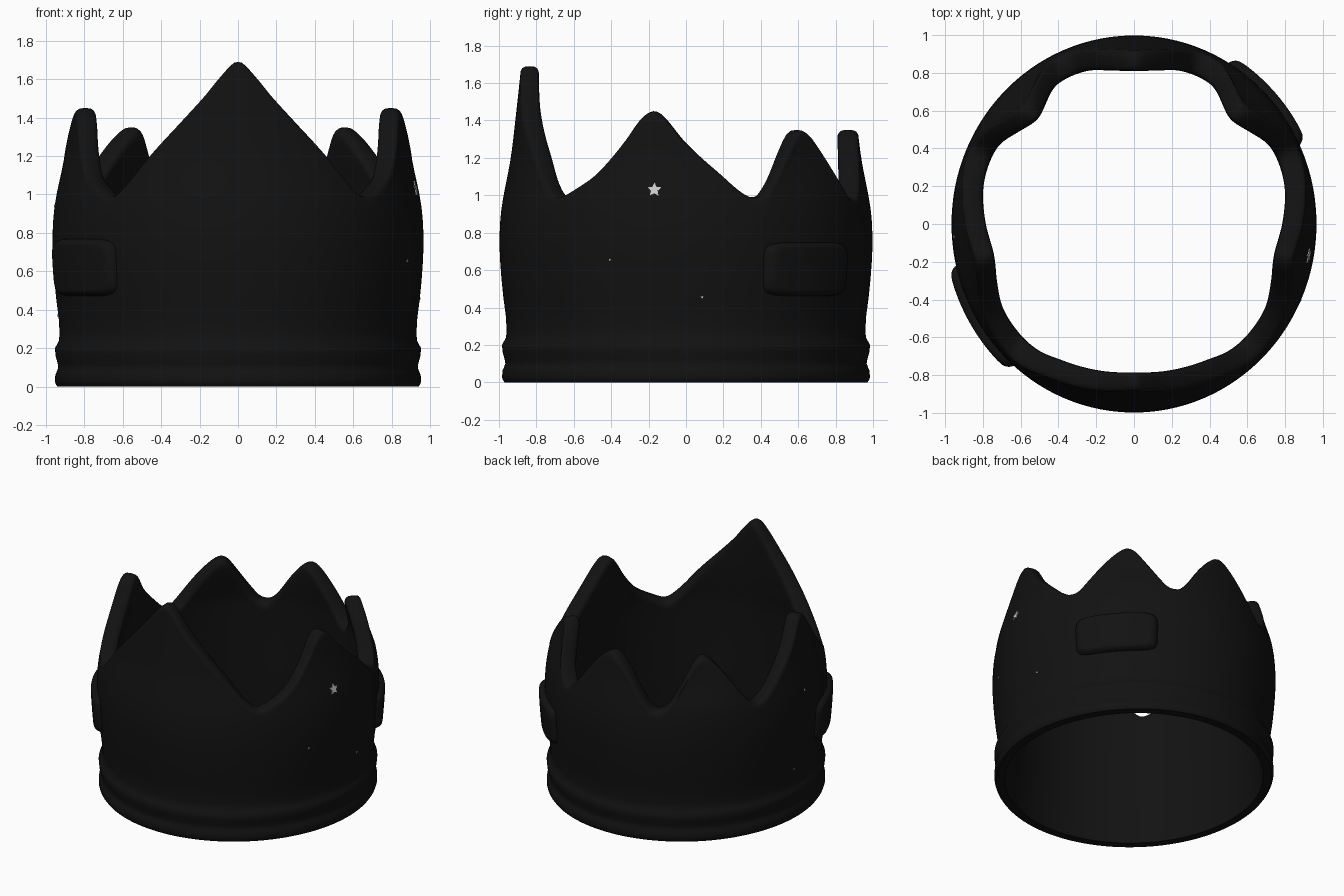
import bpy, bmesh, math

if "Cube" in bpy.data.objects:
    bpy.data.objects.remove(bpy.data.objects["Cube"])

# Curves: outer and inner radius by height, rim height and tip lean by angle from front
OUTER = [(0, .97), (.02, .982), (.06, .982), (.1, .966), (.15, .978), (.2, .984), (.24, .962),
         (.34, .962), (.5, .982), (.75, .998), (.9, .99), (1, .975), (1.2, .937), (1.45, .907), (1.7, .88)]
INNER = [(0, .91), (.3, .885), (1, .85), (1.2, .82), (1.4, .80), (1.7, .782)]
RIM = [(-2, 1.68), (0, 1.69), (2, 1.68), (6.5, 1.61), (12, 1.51), (20, 1.38), (30, 1.22), (38, 1.07),
       (43, 1.0), (46, .995), (52, 1.04), (58, 1.10), (63, 1.18), (69, 1.30), (74, 1.41), (78, 1.45),
       (82, 1.42), (90, 1.28), (101, 1.12), (108, 1.02), (112, .99), (116, 1.01), (126, 1.22),
       (132, 1.32), (136, 1.35), (140, 1.31), (152, 1.02), (156, .985), (160, 1.01), (170, 1.22),
       (176, 1.32), (180, 1.35), (184, 1.32)]
LEAN = [(0, 0), (43, 0), (78, -.015), (112, 0), (136, -.05), (157, 0), (180, 0)]
SX = .968


def curve(keys, x):
    """Smooth Hermite interpolation through key points."""
    n = len(keys)
    i = 0
    while i < n - 2 and x > keys[i + 1][0]:
        i += 1
    slope = lambda a, b: (keys[b][1] - keys[a][1]) / (keys[b][0] - keys[a][0])
    m0 = slope(max(i - 1, 0), i + 1)
    m1 = slope(i, min(i + 2, n - 1))
    (x0, y0), (x1, y1) = keys[i], keys[i + 1]
    h = x1 - x0
    t = min(max((x - x0) / h, 0), 1)
    return (y0 * (2*t**3 - 3*t*t + 1) + m0 * h * (t**3 - 2*t*t + t)
            + y1 * (3*t*t - 2*t**3) + m1 * h * (t**3 - t*t))


def place(phi, r, z):
    a = math.radians(phi)
    return (SX * r * math.sin(a), -r * math.cos(a), z)


def material(name, c):
    m = bpy.data.materials.new(name)
    m.diffuse_color = (c, c, c, 1)
    m.use_nodes = True
    m.node_tree.nodes["Principled BSDF"].inputs["Base Color"].default_value = m.diffuse_color
    return m


def finish(name, bm, mat, angle=50):
    bmesh.ops.recalc_face_normals(bm, faces=bm.faces)
    me = bpy.data.meshes.new(name)
    bm.to_mesh(me)
    bm.free()
    ob = bpy.data.objects.new(name, me)
    bpy.context.collection.objects.link(ob)
    me.materials.append(mat)
    bpy.ops.object.select_all(action='DESELECT')
    ob.select_set(True)
    bpy.context.view_layer.objects.active = ob
    bpy.ops.object.shade_smooth_by_angle(angle=math.radians(angle))
    return ob


black = material("black", .006)
pale = material("pale_grey", .6)

# Crown shell: one closed wall section per angle, joined around
LOW = [0, .012, .025, .06, .08, .1, .12, .16, .2, .22, .24, .28, .36, .45, .55, .65, .75, .85]
STEPS = 12


def section(phi):
    p = abs(phi)
    top, lean = curve(RIM, p), curve(LEAN, p)
    shift = lambda z: lean * max(z - 1, 0) / .35
    out = lambda z: curve(OUTER, z) + shift(z)
    inn = lambda z: curve(INNER, z) + shift(z)
    zs = LOW + [.85 + (top - .05 - .85) * (k + 1) / STEPS for k in range(STEPS)]
    pts = [(out(z), z) for z in zs]
    ro, ri = out(top - .05), inn(top - .05)
    mid, half = (ro + ri) / 2, (ro - ri) / 2
    for k in range(1, 8):                       # rounded rim
        a = math.pi * k / 8
        c = math.cos(a)
        pts.append((mid + half * math.copysign(abs(c) ** .7, c), top - .05 + .05 * math.sin(a) ** .7))
    pts += [(inn(z), z) for z in reversed(zs)]
    return [place(phi, r, z) for r, z in pts]


bm = bmesh.new()
N = 240
cols = [[bm.verts.new(c) for c in section(-180 + 360 * i / N)] for i in range(N)]
M = len(cols[0])
for i in range(N):
    a, b = cols[i], cols[(i + 1) % N]
    for j in range(M):
        k = (j + 1) % M
        bm.faces.new((a[j], b[j], b[k], a[k]))
finish("crown_shell", bm, black)


# Raised rounded side panels that follow the wall
def panel(name, phi0, phi1, z0, z1, n=28):
    bm = bmesh.new()
    grid = []
    for i in range(n + 1):
        row = []
        for j in range(n + 1):
            a = math.sin(math.pi / 2 * (2 * i / n - 1))
            b = math.sin(math.pi / 2 * (2 * j / n - 1))
            m = max(abs(a), abs(b))
            k = 1 if m < 1e-5 else ((abs(a) / m) ** 6 + (abs(b) / m) ** 6) ** (-1 / 6)
            e = max(0, (m - .8) / .2)
            off = -.02 + .062 * math.sqrt(max(0, 1 - e * e))
            z = (z0 + z1) / 2 + b * k * (z1 - z0) / 2
            phi = (phi0 + phi1) / 2 + a * k * (phi1 - phi0) / 2
            row.append(bm.verts.new(place(phi, curve(OUTER, z) + off, z)))
        grid.append(row)
    for i in range(n):
        for j in range(n):
            bm.faces.new((grid[i][j], grid[i+1][j], grid[i+1][j+1], grid[i][j+1]))
    finish(name, bm, black)


panel("front_left_panel", -77.5, -41, .47, .77)
panel("back_right_panel", 114.5, 149, .46, .75)


# Small pale star inlays on the sides
def star(name, phi, z, size):
    bm = bmesh.new()
    rings = []
    for off in (-.01, .006):
        ring = []
        for k in range(10):
            a = math.pi / 2 + math.pi * k / 5
            s = size if k % 2 == 0 else size * .48
            zz = z + s * math.sin(a)
            pp = phi + math.degrees(s * math.cos(a) / .97)
            r = curve(OUTER, zz) + curve(LEAN, abs(pp)) * max(zz - 1, 0) / .35 + off
            ring.append(bm.verts.new(place(pp, r, zz)))
        rings.append(ring)
    bm.faces.new(rings[1])
    bm.faces.new(rings[0][::-1])
    for k in range(10):
        j = (k + 1) % 10
        bm.faces.new((rings[0][k], rings[0][j], rings[1][j], rings[1][k]))
    finish(name, bm, pale, 20)


star("side_star", 80, 1.03, .04)
for i, (phi, z) in enumerate([(66, .655), (95, .455), (-86, .94), (-92, .37)]):
    star("tiny_star_%d" % (i + 1), phi, z, .008)
